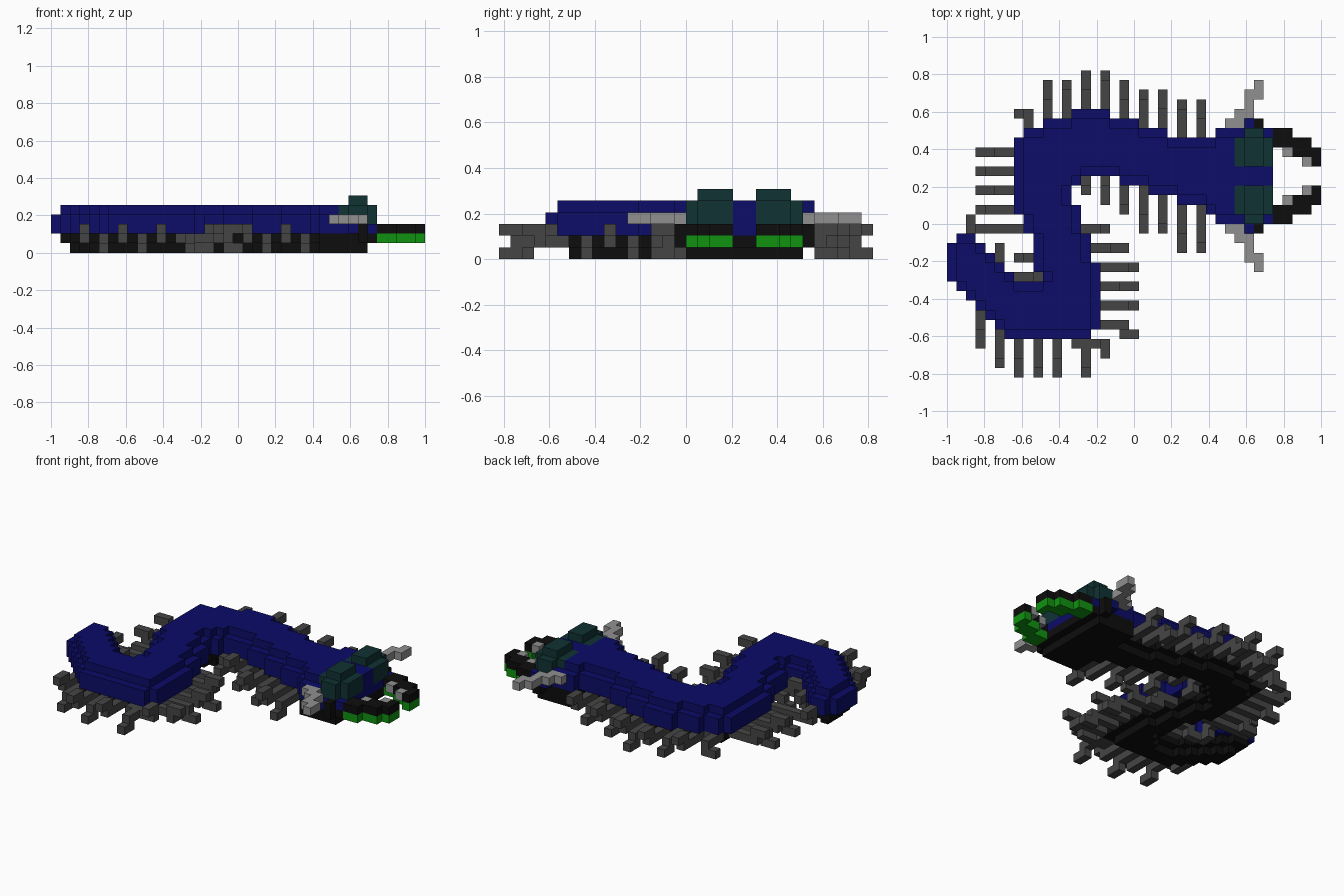
import bpy, bmesh

if "Cube" in bpy.data.objects:
    bpy.data.objects.remove(bpy.data.objects["Cube"])

S = 2 / 39            # block size: the model is 39 x 32 x 6 blocks
taken = set()         # blocks already used
parts = []            # (name, material, blocks)


def material(name, r, g, b):
    m = bpy.data.materials.new(name)
    m.use_nodes = True
    m.diffuse_color = (r, g, b, 1)
    m.node_tree.nodes["Principled BSDF"].inputs["Base Color"].default_value = (r, g, b, 1)
    return m


navy = material("navy shell", 0.0035, 0.0035, 0.14)
black = material("black belly", 0.004, 0.004, 0.004)
grey = material("dark grey legs", 0.06, 0.06, 0.06)
light = material("light grey", 0.28, 0.28, 0.28)
teal = material("dark teal eyes", 0.005, 0.032, 0.034)
green = material("green jaw", 0.005, 0.29, 0.005)


def box(c0, c1, r0, r1, z0=0, z1=1):
    """Blocks in half-open ranges of column (x), row (back to front) and layer."""
    return {(c, r, z) for c in range(c0, c1) for r in range(r0, r1) for z in range(z0, z1)}


def at_layer(cells, z):
    return {(c, r, z) for c, r in cells}


def mirror(cells):
    """Mirror blocks across the head's centre line."""
    return {(c, 21 - r, z) for c, r, z in cells}


def add(name, mat, cells):
    cells = cells - taken
    taken.update(cells)
    parts.append((name, mat, cells))


def erode(cells):
    return {(c, r) for c, r in cells
            if all(n in cells for n in ((c + 1, r), (c - 1, r), (c, r + 1), (c, r - 1)))}


# Plan of the S-shaped body: column spans for each row, starting at row 4
spans = [
    [(13, 17)], [(10, 20)], [(8, 23), (28, 34)], [(7, 34)], [(7, 34)], [(7, 34)], [(7, 34)],
    [(7, 14), (18, 34)], [(7, 13), (21, 34)], [(7, 13), (24, 34)], [(7, 14), (27, 34)],
    [(8, 14), (28, 34)], [(8, 14)], [(9, 15), (1, 3)], [(9, 15), (0, 4)], [(9, 15), (0, 5)],
    [(9, 16), (0, 6)], [(0, 7), (10, 16)], [(1, 16)], [(2, 16)], [(3, 16)], [(4, 16)],
    [(5, 16)], [(6, 15)],
]
plan = {(c, i + 4) for i, row in enumerate(spans) for a, b in row for c in range(a, b)}
inner = erode(plan)

# Eyes, with a raised cap on each
eye = box(30, 34, 7, 10, 3, 5) | box(31, 33, 6, 7, 3, 5) | box(31, 33, 7, 10, 5, 6)
add("left_eye", teal, eye)
add("right_eye", teal, mirror(eye))

# Belly, narrowing toward the ground, with a wide head base
cheek = box(32, 33, 5, 6, 1, 3)
add("belly", black, at_layer(inner, 1) | at_layer(erode(inner), 0)
    | box(28, 33, 6, 16, 0, 1) | box(28, 34, 6, 16, 1, 2))
add("cheeks", black, cheek | mirror(cheek))

# Shell, two full layers with a narrower top
corner = box(33, 34, 6, 7, 3, 4)
brow = box(31, 32, 5, 6, 2, 3)
add("shell", navy, ((at_layer(plan, 2) | at_layer(plan, 3)) - corner - mirror(corner))
    | at_layer(inner, 4) | box(33, 34, 10, 12, 4, 5) | brow | mirror(brow))

# Jaws: black above, green below, with teeth on the inner edge
jaw_plan = box(34, 36, 6, 8) | box(35, 38, 7, 9) - box(35, 36, 8, 9) | box(38, 39, 8, 10)
upper = {(c, r, 2) for c, r, z in jaw_plan}
lower = {(c, r, 1) for c, r, z in jaw_plan}
teeth = box(35, 36, 8, 9, 2, 3) | box(37, 38, 9, 10, 2, 3)
# Antennae, stepping outward
antenna = (box(29, 31, 5, 6, 3, 4) | box(30, 32, 4, 5, 3, 4)
           | box(31, 32, 2, 4, 3, 4) | box(32, 33, 1, 3, 3, 4))
for name, mat, cells in (("jaw_top", black, upper), ("jaw_base", green, lower),
                         ("teeth", light, teeth), ("antenna", light, antenna)):
    add("left_" + name, mat, cells)
    add("right_" + name, mat, mirror(cells))


# Legs: shaft on layer 1, the last two blocks raised or lowered as a foot
def leg_cells(path, raised):
    """path runs from the tip to the body."""
    return at_layer(path[1:], 1) | at_layer(path[:2], 2 if raised else 0)


def straight(c, r, dc, dr):
    """Walk from the tip until the belly is reached."""
    path = []
    while (c, r, 1) not in belly and len(path) < 9:
        path.append((c, r))
        c, r = c + dc, r + dr
    return path


belly = {b for n, m, cells in parts if n == "belly" for b in cells}
rows = {
    "back_legs": (0, 1, True, zip(range(10, 27, 2), (1, 1, 0, 0, 1, 2, 2, 3, 3))),
    "front_legs": (0, -1, False, zip(range(14, 27, 2), (12, 13, 14, 16, 16, 18, 18))),
    "outer_side_legs": (1, 0, True, ((3, 8), (3, 10), (3, 12), (3, 14))),
    "inner_side_legs": (-1, 0, False, ((16, 16), (18, 18), (19, 20), (19, 22), (19, 24))),
    "tail_legs": (0, -1, True, ((3, 28), (5, 30), (7, 31), (9, 31), (11, 31))),
    "tail_inner_leg": (0, 1, True, ((5, 18),)),
    "bend_legs": (1, 0, False, ((7, 19), (7, 21))),
}
for name, (dc, dr, raised, tips) in rows.items():
    cells = set()
    for c, r in tips:
        cells |= leg_cells(straight(c, r, dc, dr), raised)
        raised = not raised
    add(name, grey, cells)

# Bent legs at the corners of the body
bent = [
    ([(7, 4), (8, 4), (8, 5), (8, 6), (9, 6)], False),
    ([(2, 15), (2, 16)] + [(c, 16) for c in range(3, 9)], True),
    ([(19, 27), (18, 27), (18, 26), (17, 26), (16, 26), (15, 26)], True),
    ([(14, 31), (14, 30), (14, 29), (14, 28), (13, 28), (13, 27)], False),
    ([(16, 29), (16, 28), (15, 28), (14, 28), (14, 27)], True),
]
add("corner_legs", grey, set().union(*(leg_cells(p, up) for p, up in bent)))

# Turn each block set into a mesh of its exposed faces
SIDES = {
    (1, 0, 0): ((1, 0, 0), (1, 1, 0), (1, 1, 1), (1, 0, 1)),
    (-1, 0, 0): ((0, 1, 0), (0, 0, 0), (0, 0, 1), (0, 1, 1)),
    (0, -1, 0): ((1, 1, 0), (0, 1, 0), (0, 1, 1), (1, 1, 1)),
    (0, 1, 0): ((0, 0, 0), (1, 0, 0), (1, 0, 1), (0, 0, 1)),
    (0, 0, 1): ((0, 0, 1), (1, 0, 1), (1, 1, 1), (0, 1, 1)),
    (0, 0, -1): ((0, 1, 0), (1, 1, 0), (1, 0, 0), (0, 0, 0)),
}
for name, mat, cells in parts:
    bm = bmesh.new()
    for c, r, z in sorted(cells):
        for (dc, dr, dz), quad in SIDES.items():
            if (c + dc, r + dr, z + dz) not in taken:
                # rows count toward the front, so corner y is flipped
                bm.faces.new([bm.verts.new(((c + a - 19.5) * S, (15 - r + b) * S, (z + h) * S))
                              for a, b, h in quad])
    bmesh.ops.remove_doubles(bm, verts=bm.verts, dist=S * 0.01)
    mesh = bpy.data.meshes.new(name)
    bm.to_mesh(mesh)
    bm.free()
    mesh.materials.append(mat)
    bpy.context.collection.objects.link(bpy.data.objects.new(name, mesh))
